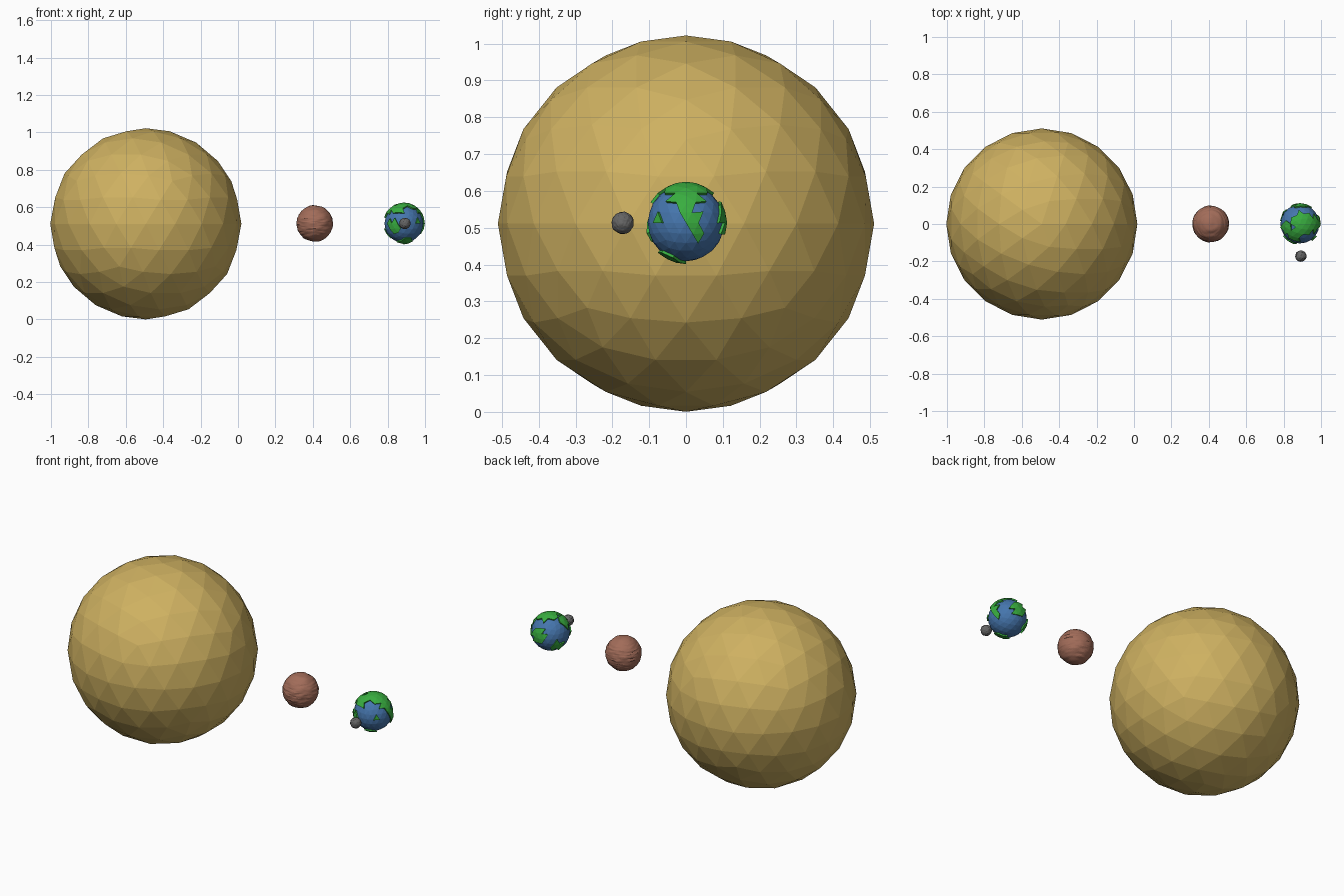
import bpy, bmesh
from mathutils import Vector, noise

if "Cube" in bpy.data.objects:
    bpy.data.objects.remove(bpy.data.objects["Cube"])


def material(name, rgb):
    m = bpy.data.materials.new(name)
    m.diffuse_color = (*rgb, 1)
    m.use_nodes = True
    m.node_tree.nodes["Principled BSDF"].inputs["Base Color"].default_value = m.diffuse_color
    return m


def ball(name, centre, radius, subdivisions, mats, shape=None):
    bm = bmesh.new()
    bmesh.ops.create_icosphere(bm, subdivisions=subdivisions, radius=radius)
    if shape:
        shape(bm, radius)
    mesh = bpy.data.meshes.new(name)
    bm.to_mesh(mesh)
    bm.free()
    for m in mats:
        mesh.materials.append(m)
    ob = bpy.data.objects.new(name, mesh)
    ob.location = centre
    bpy.context.collection.objects.link(ob)
    return ob


# Wavy horizontal ridges of the red planet
def ridges(bm, r):
    for v in bm.verts:
        d = v.co.normalized()
        n = noise.noise(Vector((d.x * 2.2, d.y * 2.2, d.z * 9)))
        v.co = d * r * (1 + 0.035 * n)


# Pitted surface of the moon
def craters(bm, r):
    for v in bm.verts:
        d = v.co.normalized()
        v.co = d * r * (1 + 0.07 * noise.noise(d * 4))


# Land patches: direction and angular radius
LAND = [
    ((0.2, 0.05, 1), 0.60), ((0.8, 0.0, 0.6), 0.36),
    ((0.97, 0.1, 0.15), 0.26), ((0.93, 0.25, -0.2), 0.20),
    ((-0.3, -0.6, 0.74), 0.36), ((-0.7, -0.2, 0.7), 0.32),
    ((-0.55, -0.8, -0.15), 0.33), ((0.1, 0.95, 0.15), 0.42),
    ((0.75, -0.66, 0.1), 0.12), ((0.1, -0.4, -0.9), 0.36),
    ((-0.75, 0.5, -0.4), 0.30),
]


# Raise the continents out of the ocean sphere
def continents(bm, r):
    def is_land(f):
        c = f.calc_center_median()
        return any(c.angle(Vector(d)) < a for d, a in LAND)
    land = [f for f in bm.faces if is_land(f)]
    for f in land:
        f.material_index = 1
    res = bmesh.ops.extrude_face_region(bm, geom=land)
    bmesh.ops.delete(bm, geom=[f for f in land if f.is_valid], context='FACES')
    for v in res["geom"]:
        if isinstance(v, bmesh.types.BMVert):
            v.co *= 1.075
    # Patch walls share the land colour
    for f in bm.faces:
        lengths = [v.co.length for v in f.verts]
        if max(lengths) > r * 1.02:
            f.material_index = 1
    bmesh.ops.recalc_face_normals(bm, faces=bm.faces[:])


gold = material("gold", (0.62, 0.44, 0.12))
rust = material("rust", (0.36, 0.15, 0.10))
ocean = material("ocean", (0.06, 0.18, 0.42))
green = material("land_green", (0.04, 0.42, 0.05))
dark = material("moon_grey", (0.13, 0.13, 0.13))

ball("sun", (-0.493, 0, 0.511), 0.511, 3, [gold])
ball("red_planet", (0.41, 0, 0.513), 0.097, 5, [rust], ridges)
ball("blue_planet", (0.887, 0, 0.513), 0.104, 3, [ocean, green], continents)
ball("moon", (0.892, -0.172, 0.513), 0.030, 4, [dark], craters)
